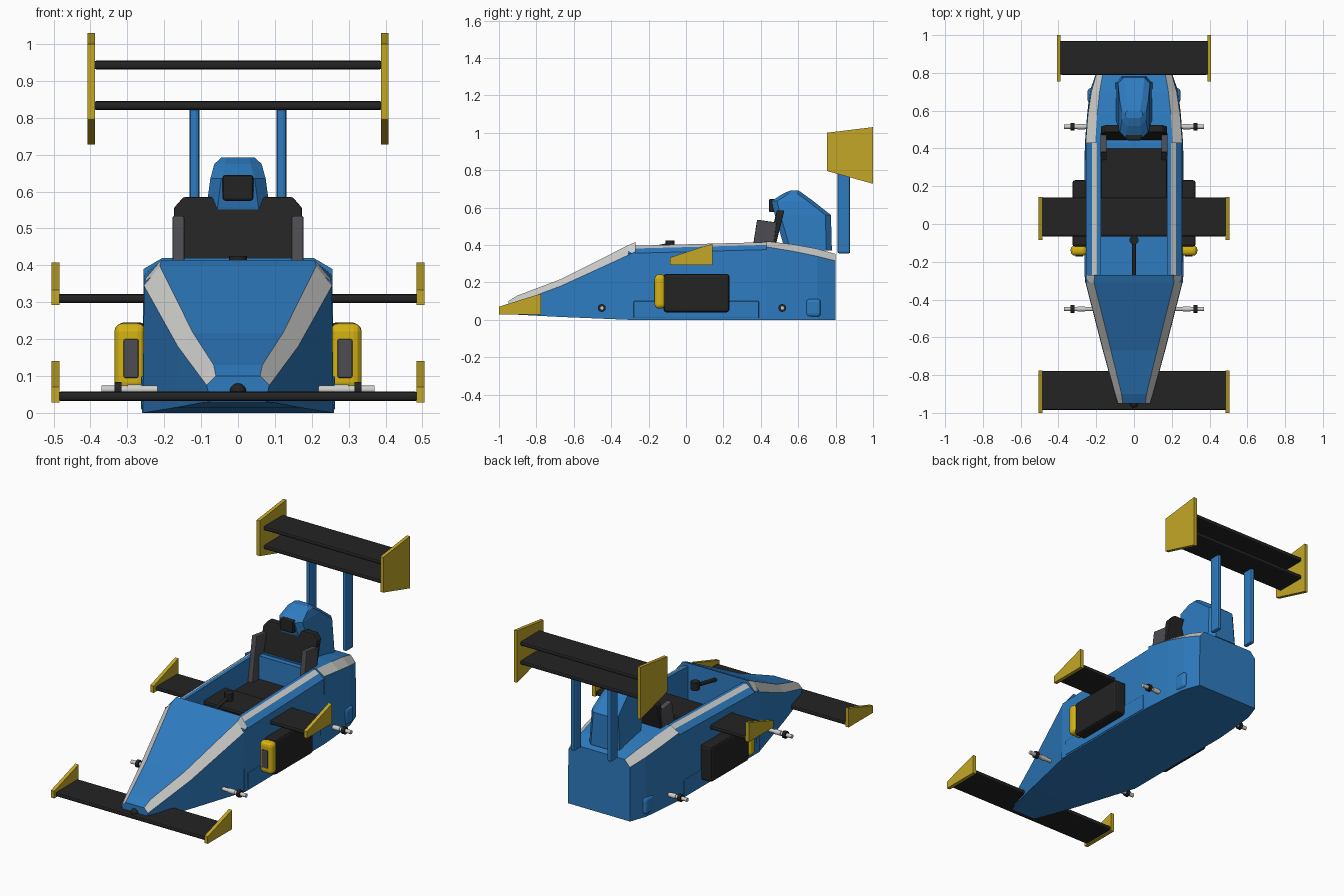
import bpy, bmesh, math
from mathutils import Vector

if "Cube" in bpy.data.objects:
    bpy.data.objects.remove(bpy.data.objects["Cube"])


def mat(name, rgb):
    m = bpy.data.materials.new(name)
    m.diffuse_color = (*rgb, 1)
    m.use_nodes = True
    m.node_tree.nodes["Principled BSDF"].inputs["Base Color"].default_value = m.diffuse_color
    return m


BLUE = mat("body blue", (0.027, 0.2, 0.53))
WHITE = mat("stripe white", (0.62, 0.62, 0.6))
BLACK = mat("carbon black", (0.017, 0.017, 0.017))
GREY = mat("dark grey", (0.075, 0.075, 0.085))
YELLOW = mat("plate yellow", (0.55, 0.39, 0.02))
GOLD = mat("duct yellow", (0.66, 0.45, 0.006))


def make(name, bm, mats, bevel=0, segs=2):
    bmesh.ops.recalc_face_normals(bm, faces=bm.faces)
    me = bpy.data.meshes.new(name)
    bm.to_mesh(me)
    bm.free()
    ob = bpy.data.objects.new(name, me)
    bpy.context.collection.objects.link(ob)
    for m in mats:
        me.materials.append(m)
    if bevel:
        b = ob.modifiers.new("bevel", 'BEVEL')
        b.width, b.segments = bevel, segs
    return ob


def loft(name, rings, mats, stripe=(), bevel=0):
    """Skin closed rings; segments listed in stripe get the second material."""
    bm = bmesh.new()
    vs = [[bm.verts.new(p) for p in r] for r in rings]
    n = len(vs[0])
    for a, b in zip(vs, vs[1:]):
        for i in range(n):
            j = (i + 1) % n
            bm.faces.new((a[i], a[j], b[j], b[i])).material_index = int(i in stripe)
    bm.faces.new(vs[0])
    bm.faces.new(vs[-1])
    return make(name, bm, mats, bevel)


def body(name, sections, seg):
    """Symmetric body along y; each section is (y, right-half x/z points)."""
    rings = [[(x, y, z) for x, z in h] + [(-x, y, z) for x, z in reversed(h)]
             for y, h in sections]
    n = len(sections[0][1])
    return loft(name, rings, [BLUE, WHITE], (seg, 2 * n - 2 - seg))


def box(name, x, y, z, m, bevel=0, segs=2):
    bm = bmesh.new()
    bmesh.ops.create_cube(bm, size=1)
    for v in bm.verts:
        v.co = [lo + (c + .5) * (hi - lo) for c, (lo, hi) in zip(v.co, (x, y, z))]
    return make(name, bm, [m], bevel, segs)


def plate(name, x0, x1, yz, m, bevel=0):
    return loft(name, [[(x, y, z) for y, z in yz] for x in (x0, x1)], [m], bevel=bevel)


def rod(name, a, b, r, m, sides=20):
    a, b = Vector(a), Vector(b)
    bm = bmesh.new()
    bmesh.ops.create_cone(bm, cap_ends=True, segments=sides, radius1=r, radius2=r,
                          depth=(b - a).length)
    q = (b - a).to_track_quat('Z', 'Y')
    for v in bm.verts:
        v.co = q @ v.co + (a + b) / 2
    return smooth(make(name, bm, [m]))


def ball(name, c, r, m):
    bm = bmesh.new()
    bmesh.ops.create_uvsphere(bm, u_segments=16, v_segments=10, radius=r)
    bmesh.ops.translate(bm, vec=c, verts=bm.verts)
    return smooth(make(name, bm, [m]))


def smooth(ob):
    bpy.ops.object.select_all(action='DESELECT')
    bpy.context.view_layer.objects.active = ob
    ob.select_set(True)
    bpy.ops.object.shade_smooth_by_angle(angle=math.radians(40))
    return ob


# nose cone with striped edges, ending in the cockpit hood
body("nose", [
    (-0.95, [(.075, .03), (.085, .075), (.06, .10)]),
    (-0.90, [(.102, .027), (.10, .095), (.066, .13)]),
    (-0.67, [(.165, .015), (.163, .18), (.122, .217)]),
    (-0.31, [(.257, 0), (.255, .345), (.212, .398)]),
    (-0.27, [(.257, 0), (.25, .365), (.208, .415)])], 1)
ball("nose_tip", (0, -0.95, .058), .022, BLACK)


# cockpit tub: open U-shaped section
def tub(dz):
    return [(.26, 0), (.253, .355 + dz), (.222, .38 + dz), (.195, .395 + dz),
            (.175, .395 + dz), (.175, .05)]


body("cockpit_tub", [(-0.31, tub(0)), (0.43, tub(.02))], 2)

# rear bodywork and the deck behind the seat
body("rear_body", [
    (0.43, [(.26, 0), (.256, .39), (.205, .42)]),
    (0.58, [(.248, 0), (.244, .365), (.195, .402)]),
    (0.70, [(.235, 0), (.226, .34), (.182, .38)]),
    (0.80, [(.20, 0), (.198, .315), (.165, .352)])], 1)
box("rear_deck", (-.174, .174), (.40, .44), (.05, .415), BLUE)

# air scoop cover behind the driver
scoop = []
for z, y0, y1, w in ((.37, .53, .78, .097), (.56, .475, .775, .085),
                     (.635, .457, .68, .075), (.675, .52, .625, .064),
                     (.692, .56, .60, .045)):
    c = min(.03, (y1 - y0) * .3)
    scoop.append([(-w + c, y0, z), (w - c, y0, z), (w, y0 + c, z), (w, y1 - c, z),
                  (w - c, y1, z), (-w + c, y1, z), (-w, y1 - c, z), (-w, y0 + c, z)])
loft("scoop_cover", scoop, [BLUE])
box("headrest", (-.042, .042), (.443, .48), (.575, .645), BLACK, .008)

# seat: cushion, reclined back with cut corners, side bolsters
box("seat_cushion", (-.174, .174), (.10, .42), (.06, .28), BLACK, .01)
loft("seat_back", [[(x, y0 + (z - .30) * .25, z) for x, z in
                    ((-.174, .30), (.174, .30), (.174, .555), (.148, .585),
                     (-.148, .585), (-.174, .555))] for y0 in (.415, .455)],
     [BLACK], bevel=.005)

for s, side in ((1, "right"), (-1, "left")):
    def sx(a, b):
        return tuple(sorted((s * a, s * b)))

    plate(side + "_seat_bolster", *sx(.145, .178),
          [(.335, .25), (.38, .535), (.485, .52), (.45, .25)], GREY, .006)
    # lower sill and radiator pod with yellow duct and grey inlet
    box(side + "_sill", *[sx(.24, .263), (-.28, .39), (.008, .10)], BLUE, .004)
    box(side + "_radiator", sx(.25, .326), (-.12, .232), (.04, .245), BLACK, .014)
    box(side + "_duct", sx(.25, .335), (-.168, -.112), (.06, .243), GOLD, .022, 3)
    box(side + "_inlet", sx(.27, .31), (-.172, -.14), (.095, .20), GREY, .004)
    box(side + "_exhaust_bump", sx(.20, .246), (.64, .72), (.015, .112), BLUE, .018, 3)
    # axle stubs with collars
    for y, end, x0 in ((-.45, "front", .17), (.515, "rear", .22)):
        rod(f"{side}_{end}_axle", (s * x0, y, .063), (s * .37, y, .063), .011, WHITE)
        rod(f"{side}_{end}_hub", (s * .26, y, .063), (s * .30, y, .063), .014, WHITE)
        rod(f"{side}_{end}_collar", (s * .316, y, .063), (s * .335, y, .063), .021, BLACK, 12)
    # wing end plates
    plate(side + "_front_end_plate", *sx(.484, .505),
          [(-1, .028), (-1, .07), (-.775, .14), (-.775, .028)], YELLOW)
    plate(side + "_middle_end_plate", *sx(.484, .505),
          [(-.085, .293), (-.085, .333), (.143, .408), (.143, .293)], YELLOW)
    plate(side + "_rear_end_plate", *sx(.388, .408),
          [(.755, .795), (.755, 1.0), (1, 1.03), (1, .727)], YELLOW)
    # rear wing strut
    box(side + "_wing_strut", sx(.105, .131), (.81, .878), (.355, .83), BLUE, .009)

# wings
for name, w, y, z in (("front_wing", .49, (-.985, -.778), .045),
                      ("middle_wing", .49, (-.065, .14), .31),
                      ("rear_wing_lower", .392, (.79, .97), .833),
                      ("rear_wing_upper", .392, (.79, .97), .943)):
    box(name, (-w, w), y, (z - .0125, z + .0125), BLACK, .009)

# steering lever
rod("steering_column", (0, -.29, .36), (0, -.09, .40), .011, BLACK)
rod("steering_knob", (0, -.085, .38), (0, -.085, .425), .024, BLACK)
